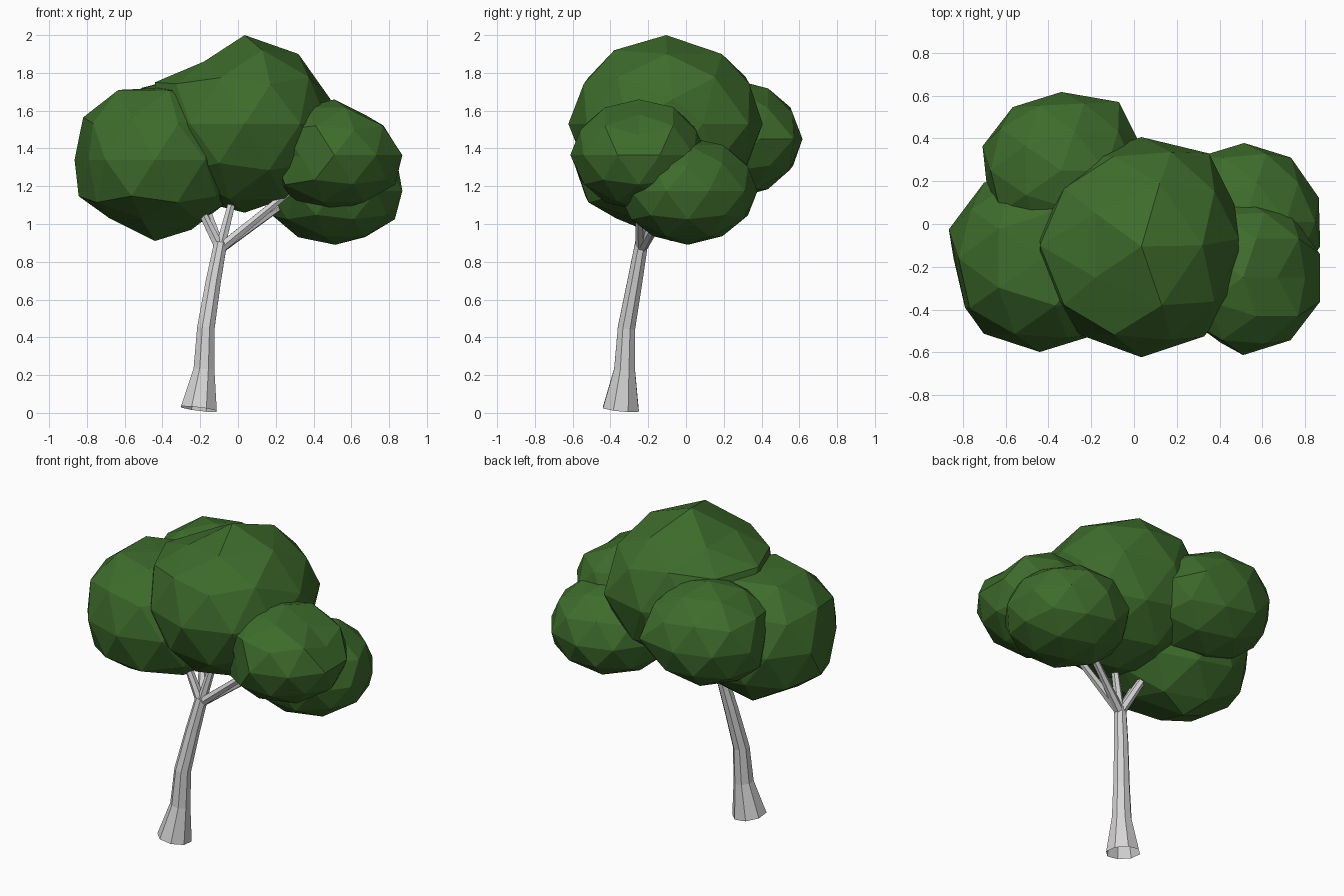
import bpy
import bmesh
import math
import random
from mathutils import Matrix, Vector

random.seed(4)

default_cube = bpy.data.objects.get("Cube")
if default_cube:
    bpy.data.objects.remove(default_cube, do_unlink=True)


def make_material(name, rgb):
    mat = bpy.data.materials.new(name)
    mat.use_nodes = True
    mat.diffuse_color = (*rgb, 1)
    bsdf = next(n for n in mat.node_tree.nodes if n.type == "BSDF_PRINCIPLED")
    bsdf.inputs["Base Color"].default_value = (*rgb, 1)
    bsdf.inputs["Roughness"].default_value = 0.9
    return mat


leaf_green = make_material("leaf green", (0.048, 0.15, 0.025))
bark_grey = make_material("pale grey bark", (0.67, 0.66, 0.66))


def finish(bm, name, mat):
    mesh = bpy.data.meshes.new(name)
    bm.to_mesh(mesh)
    bm.free()
    mesh.materials.append(mat)
    obj = bpy.data.objects.new(name, mesh)
    bpy.context.collection.objects.link(obj)
    return obj


def tube(name, points, radii, sides):
    """Faceted tapering tube along a path, open at both ends."""
    bm = bmesh.new()
    pts = [Vector(p) for p in points]
    rings = []
    for i, (p, r) in enumerate(zip(pts, radii)):
        along = pts[min(i + 1, len(pts) - 1)] - pts[max(i - 1, 0)]
        turn = Vector((0, 0, 1)).rotation_difference(along)
        ring = []
        for k in range(sides):
            a = math.tau * (k + 0.5) / sides
            ring.append(bm.verts.new(p + turn @ Vector((r * math.cos(a), r * math.sin(a), 0))))
        rings.append(ring)
    for low, high in zip(rings, rings[1:]):
        for k in range(sides):
            n = (k + 1) % sides
            bm.faces.new((low[k], low[n], high[n], high[k]))
    return finish(bm, name, bark_grey)


def leaf_clump(name, centre, size, pulls=(), wobble=0.012):
    """Low-poly ball of leaves, slightly uneven, with some corners pulled to given points."""
    bm = bmesh.new()
    bmesh.ops.create_icosphere(bm, subdivisions=2, radius=1)
    for v in bm.verts:
        if abs(v.co.z) < 0.99:
            v.co *= 1 + random.uniform(-wobble, wobble)
    bmesh.ops.transform(bm, matrix=Matrix.LocRotScale(Vector(centre), None, Vector(size)), verts=bm.verts)
    for pull in pulls:
        target = Vector(pull)
        nearest = min(bm.verts, key=lambda v: (v.co - target).length)
        nearest.co = target
    return finish(bm, name, leaf_green)


# Leaning trunk with a flared foot
tube("trunk",
     [(-0.207, -0.345, 0.02), (-0.18, -0.325, 0.23), (-0.17, -0.315, 0.45),
      (-0.13, -0.27, 0.7), (-0.092, -0.235, 0.9)],
     [0.103, 0.06, 0.05, 0.043, 0.037], 8)

# Leaf clumps
leaf_clump("crown", (0.035, -0.105, 1.53), (0.495, 0.515, 0.47), [
    (-0.18, -0.25, 1.86), (-0.18, 0.05, 1.86), (0.32, -0.1, 1.9),
    (0.12, 0.19, 1.9), (0.13, -0.38, 1.92), (0.49, -0.07, 1.66), (-0.44, -0.1, 1.75),
    (0.48, -0.31, 1.52), (0.47, 0.09, 1.53), (0.35, 0.33, 1.53)])
leaf_clump("front_right_clump", (-0.44, -0.16, 1.34), (0.45, 0.44, 0.43), [
    (-0.44, -0.08, 0.91), (-0.42, -0.16, 1.72), (-0.68, -0.16, 1.03),
    (-0.79, -0.39, 1.34), (-0.21, -0.25, 1.02), (-0.51, -0.37, 1.03)])
leaf_clump("back_right_clump", (-0.34, 0.25, 1.45), (0.39, 0.37, 0.315), [
    (0.02, 0.39, 1.45), (-0.07, 0.57, 1.45), (-0.69, 0.2, 1.45)])
leaf_clump("front_left_clump", (0.51, -0.25, 1.365), (0.375, 0.36, 0.295), [
    (0.67, -0.25, 1.58), (0.8, -0.25, 1.47), (0.33, -0.5, 1.36),
    (0.19, -0.35, 1.36), (0.23, -0.25, 1.19)])
leaf_clump("back_left_clump", (0.515, 0.01, 1.175), (0.37, 0.37, 0.285))

# One branch forks from the trunk top into each clump
branch_ends = {
    "crown_branch": (-0.01, -0.2, 1.2),
    "front_right_branch": (-0.25, -0.22, 1.18),
    "back_right_branch": (-0.23, 0.0, 1.25),
    "front_left_branch": (0.27, -0.25, 1.17),
    "back_left_branch": (0.26, -0.1, 1.12),
}
fork = Vector((-0.095, -0.237, 0.87))
for name, end in branch_ends.items():
    tip = Vector(end)
    tube(name, [fork, fork.lerp(tip, 0.5), tip], [0.029, 0.024, 0.02], 6)
